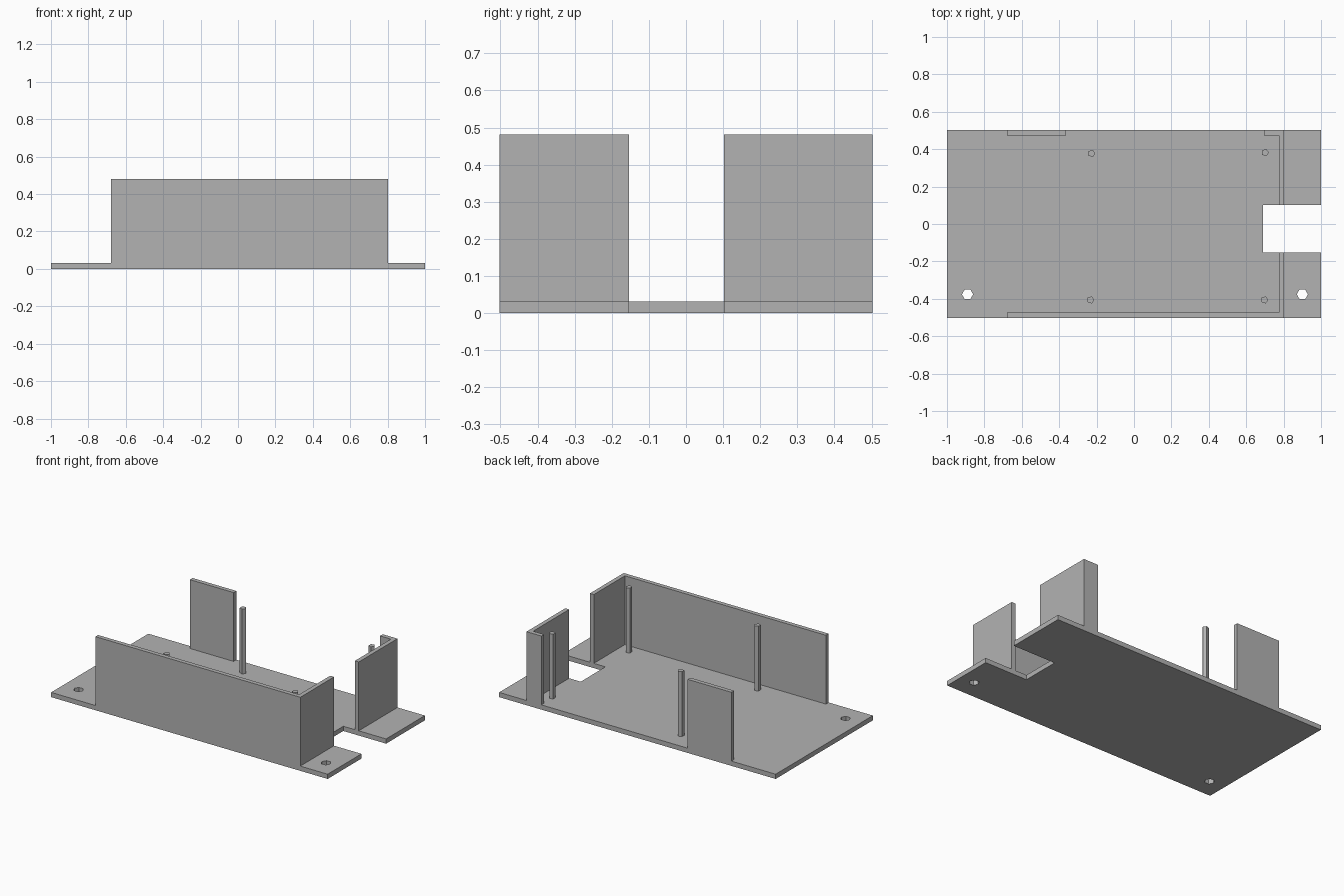
import bpy
from math import cos, sin, tau

cube = bpy.data.objects.get("Cube")
if cube:
    bpy.data.objects.remove(cube, do_unlink=True)

grey = bpy.data.materials.new("plain grey")
grey.use_nodes = True
colour = (0.45, 0.45, 0.45, 1)
grey.diffuse_color = colour
grey.node_tree.nodes["Principled BSDF"].inputs["Base Color"].default_value = colour


def ring(x, y, radius, sides):
    return [(x + radius * cos(tau * i / sides), y + radius * sin(tau * i / sides))
            for i in range(sides)]


def extrude(name, outlines, low, high):
    """Filled outlines (inner ones become holes) raised from low to high."""
    curve = bpy.data.curves.new(name, "CURVE")
    curve.dimensions = "2D"
    curve.fill_mode = "BOTH"
    curve.extrude = (high - low) / 2
    for outline in outlines:
        spline = curve.splines.new("POLY")
        spline.points.add(len(outline) - 1)
        for point, (x, y) in zip(spline.points, outline):
            point.co = (x, y, 0, 1)
        spline.use_cyclic_u = True
        spline.use_smooth = False
    curve.materials.append(grey)
    obj = bpy.data.objects.new(name, curve)
    obj.location.z = (low + high) / 2
    bpy.context.collection.objects.link(obj)
    bpy.ops.object.select_all(action="DESELECT")
    obj.select_set(True)
    bpy.context.view_layer.objects.active = obj
    bpy.ops.object.convert(target="MESH")


Y = 0.502                      # half depth
FLOOR, TOP, PIN_TOP = 0.031, 0.481, 0.455
WALL = 0.028                   # wall thickness
LEFT, RIGHT = 0.802, -0.68     # ends of the walled area
GAP_FRONT, GAP_BACK = -0.153, 0.102
inner_x, inner_y = LEFT - WALL, Y - WALL

# Base plate with a side notch and two screw holes
base = [(-1, -Y), (1, -Y), (1, GAP_FRONT), (0.69, GAP_FRONT),
        (0.69, GAP_BACK), (1, GAP_BACK), (1, Y), (-1, Y)]
extrude("base_plate", [base, ring(-0.89, -0.376, 0.03, 6), ring(0.9, -0.376, 0.03, 6)],
        0, FLOOR)

# Front wall turning the corner up to the gap
extrude("front_wall", [[(RIGHT, -Y), (LEFT, -Y), (LEFT, GAP_FRONT), (inner_x, GAP_FRONT),
                        (inner_x, -inner_y), (RIGHT, -inner_y)]], FLOOR, TOP)

# Back left corner wall with a short return
extrude("back_left_wall", [[(LEFT, GAP_BACK), (LEFT, Y), (0.695, Y), (0.695, inner_y),
                            (inner_x, inner_y), (inner_x, GAP_BACK)]], FLOOR, TOP)

# Back right panel
extrude("back_right_wall", [[(RIGHT, inner_y), (-0.364, inner_y), (-0.364, Y), (RIGHT, Y)]],
        FLOOR, TOP)

# Support pins
pins = {"back_right_pin": (-0.227, 0.377), "back_left_pin": (0.701, 0.382),
        "front_right_pin": (-0.232, -0.406), "front_left_pin": (0.698, -0.406)}
for name, (x, y) in pins.items():
    extrude(name, [ring(x, y, 0.02, 5)], FLOOR, PIN_TOP)
